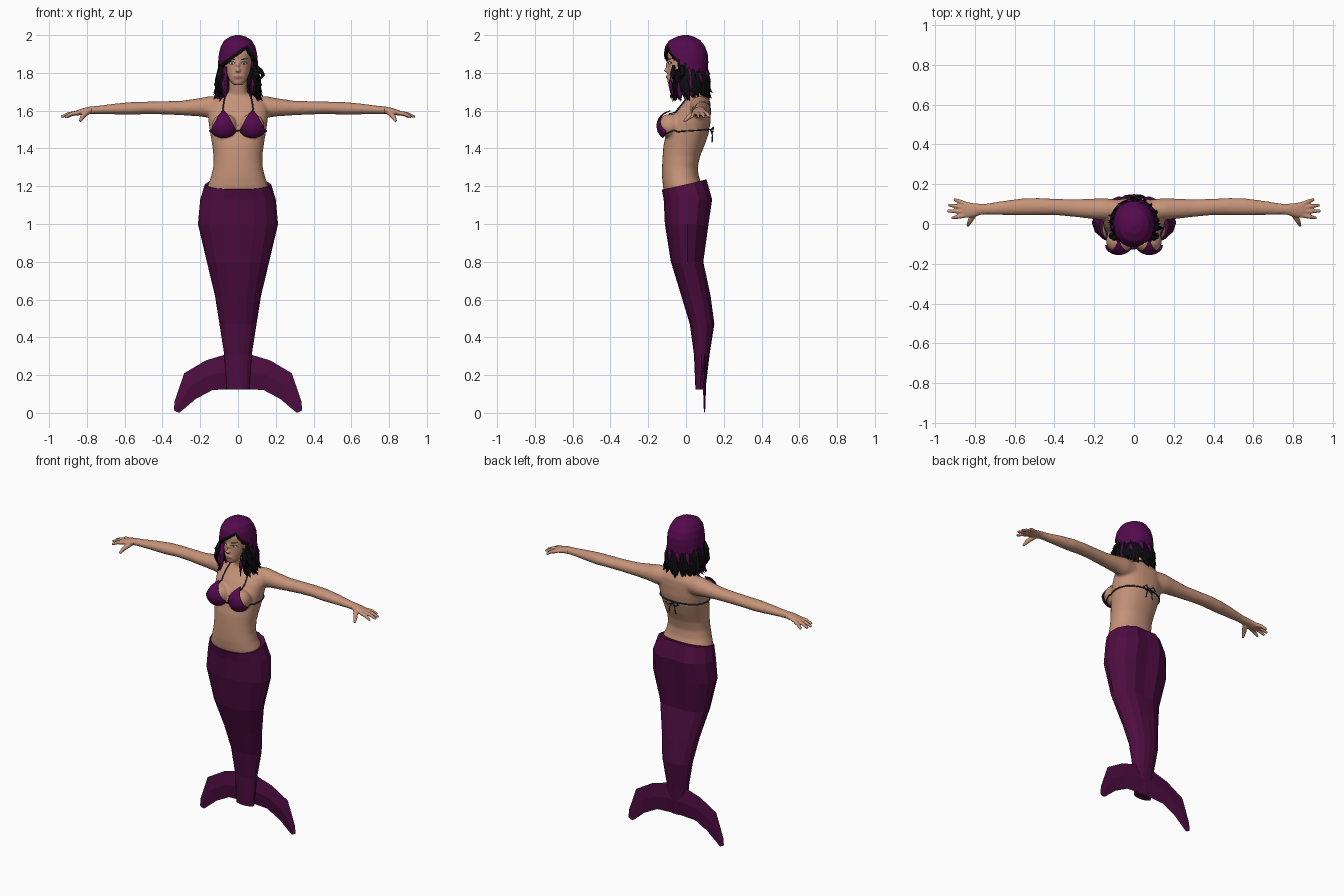
import bpy, bmesh, math, random
from mathutils import Vector
from mathutils.bvhtree import BVHTree

if "Cube" in bpy.data.objects:
    bpy.data.objects.remove(bpy.data.objects["Cube"])

random.seed(4)
TAU = 2 * math.pi


def mat(name, r, g, b):
    m = bpy.data.materials.new(name)
    m.diffuse_color = (r, g, b, 1)
    m.use_nodes = True
    m.node_tree.nodes["Principled BSDF"].inputs["Base Color"].default_value = m.diffuse_color
    return m


SKIN = mat("skin", .56, .29, .19)
TAIL = mat("tail_purple", .075, .004, .052)
HAIR = mat("hair_purple", .09, .003, .075)
BLACK = mat("black", .004, .004, .005)
STRAP = mat("strap_blue", .02, .035, .06)
WHITE = mat("eye_white", .6, .58, .55)
IRIS = mat("iris_green", .04, .06, .03)
LIP = mat("lip_rose", .36, .13, .10)


def finish(name, bm, mats, smooth=True):
    bmesh.ops.recalc_face_normals(bm, faces=bm.faces)
    me = bpy.data.meshes.new(name)
    bm.to_mesh(me)
    bm.free()
    for m in mats:
        me.materials.append(m)
    for p in me.polygons:
        p.use_smooth = smooth
    ob = bpy.data.objects.new(name, me)
    bpy.context.collection.objects.link(ob)
    return ob


def apply_mods(ob):
    dg = bpy.context.evaluated_depsgraph_get()
    me = bpy.data.meshes.new_from_object(ob.evaluated_get(dg))
    ob.modifiers.clear()
    ob.data = me


def blend(ob, voxel, iterations, material):
    """Fuse overlapping solids into one smooth skin."""
    r = ob.modifiers.new("fuse", 'REMESH')
    r.mode, r.voxel_size, r.use_smooth_shade = 'VOXEL', voxel, True
    s = ob.modifiers.new("soften", 'SMOOTH')
    s.factor, s.iterations = .5, iterations
    apply_mods(ob)
    ob.data.materials.clear()
    ob.data.materials.append(material)
    for p in ob.data.polygons:
        p.material_index = 0
        p.use_smooth = True


def loft(bm, rings, mi=0):
    vs = [[bm.verts.new(p) for p in ring] for ring in rings]
    n = len(vs[0])
    fs = [bm.faces.new((a[i], a[(i + 1) % n], b[(i + 1) % n], b[i]))
          for a, b in zip(vs, vs[1:]) for i in range(n)]
    fs += [bm.faces.new(vs[0]), bm.faces.new(vs[-1])]
    for f in fs:
        f.material_index = mi


def oval(z, hx, yf, yb, n=32, p=2.2):
    pw = lambda v: math.copysign(abs(v) ** (2 / p), v)
    return [Vector((hx * pw(math.sin(TAU * i / n)), (yf + yb) / 2 - (yb - yf) / 2 * pw(math.cos(TAU * i / n)), z))
            for i in range(n)]


def limb(bm, rows, s, n=20):
    loft(bm, [[(s * x, yc + ry * math.cos(TAU * i / n), zc + rz * math.sin(TAU * i / n)) for i in range(n)]
              for x, zc, rz, yc, ry in rows])


def tube(bm, pts, radii, n=8, mi=0):
    pts = [Vector(p) for p in pts]
    rings = []
    for i, p in enumerate(pts):
        t = pts[min(i + 1, len(pts) - 1)] - pts[max(i - 1, 0)]
        q = t.to_track_quat('Z', 'Y')
        r = radii[i] if isinstance(radii, (list, tuple)) else radii
        rings.append([p + q @ Vector((r * math.cos(TAU * k / n), r * math.sin(TAU * k / n), 0)) for k in range(n)])
    loft(bm, rings, mi)


def ball(bm, c, r):
    new = bmesh.ops.create_uvsphere(bm, u_segments=32, v_segments=20, radius=1)["verts"]
    for v in new:
        v.co = Vector(c) + Vector((v.co.x * r[0], v.co.y * r[1], v.co.z * r[2]))


# torso, neck, chest and arms fused into one skin
bm = bmesh.new()
torso = [(1.10, .165, -.10, .10), (1.20, .162, -.122, .088), (1.25, .143, -.127, .068), (1.30, .131, -.127, .062),
         (1.36, .129, -.124, .075), (1.42, .137, -.119, .10), (1.48, .147, -.105, .12), (1.54, .156, -.09, .13),
         (1.60, .16, -.055, .132), (1.64, .15, -.022, .13), (1.67, .11, 0, .118), (1.69, .06, .015, .102)]
loft(bm, [oval(*t) for t in torso])
loft(bm, [oval(*t) for t in ((1.64, .058, .01, .11), (1.70, .05, 0, .095), (1.82, .047, -.03, .07))])
arm = [(.06, 1.618, .055, .07, .05), (.15, 1.619, .058, .075, .055), (.20, 1.618, .049, .076, .052),
       (.30, 1.614, .038, .08, .044), (.40, 1.615, .035, .086, .041), (.48, 1.615, .033, .088, .043),
       (.56, 1.612, .034, .086, .043), (.65, 1.609, .029, .081, .036), (.74, 1.604, .022, .075, .028),
       (.80, 1.601, .02, .072, .029)]
for s in (1, -1):
    limb(bm, arm, s)
    ball(bm, (s * .073, -.085, 1.52), (.067, .063, .063))
body = finish("body", bm, [SKIN])
blend(body, .008, 5, SKIN)

# hands
palm = [(.775, 1.602, .02, .073, .029), (.81, 1.598, .018, .07, .035), (.845, 1.59, .015, .071, .041),
        (.872, 1.583, .011, .073, .039)]
tips = [(.102, .905, .124, 1.565), (.083, .933, .095, 1.567), (.063, .938, .065, 1.567), (.043, .917, .03, 1.565)]
for s, side in ((1, "left"), (-1, "right")):
    bm = bmesh.new()
    limb(bm, palm, s)
    for y0, x1, y1, z1 in tips:
        tube(bm, [(s * .85, y0, 1.588), (s * (.85 + x1) / 2, (y0 + y1) / 2, 1.583), (s * x1, y1, z1)],
             [.012, .011, .007], 10)
    tube(bm, [(s * .80, .055, 1.592), (s * .824, .016, 1.567), (s * .836, -.01, 1.543)], [.016, .013, .007], 10)
    blend(finish(side + "_hand", bm, [SKIN]), .004, 3, SKIN)

# head with nose and lips bulge
bm = bmesh.new()
skull = [(1.735, .02, -.086, -.04), (1.745, .033, -.096, -.01), (1.765, .047, -.099, .02), (1.79, .058, -.099, .06),
         (1.82, .067, -.097, .085), (1.86, .073, -.096, .10), (1.90, .075, -.098, .105), (1.94, .068, -.085, .10),
         (1.97, .045, -.05, .07)]
loft(bm, [oval(*t) for t in skull])
tube(bm, [(0, -.09, 1.865), (0, -.1, 1.84), (0, -.108, 1.816), (0, -.09, 1.806)], [.008, .010, .014, .012], 12)
ball(bm, (0, -.094, 1.778), (.024, .012, .011))
head = finish("head", bm, [SKIN])
blend(head, .005, 4, SKIN)

# face details laid on the head surface
head_tree = BVHTree.FromObject(head, bpy.context.evaluated_depsgraph_get())


def face_plate(name, x, z, rx, rz, lift, material, tilt=0):
    bm = bmesh.new()

    def on_face(k, a):
        px, pz = x + k * rx * math.cos(a), z + k * rz * math.sin(a) + tilt * k * rx * math.cos(a)
        hit = head_tree.ray_cast(Vector((px, -1, pz)), Vector((0, 1, 0)))[0]
        return bm.verts.new((px, (hit.y if hit else -.09) - lift, pz))
    rings = [[on_face(k, TAU * i / 20) for i in range(20)] for k in (.05, .5, 1)]
    bm.faces.new(rings[0])
    for a, b in zip(rings, rings[1:]):
        for i in range(20):
            bm.faces.new((a[i], a[i - 1], b[i - 1], b[i]))
    finish(name, bm, [material])


for s, side in ((1, "left"), (-1, "right")):
    face_plate(side + "_eye_liner", s * .032, 1.853, .018, .008, .0015, BLACK)
    face_plate(side + "_eye", s * .032, 1.852, .014, .0055, .003, WHITE)
    face_plate(side + "_iris", s * .032, 1.852, .006, .0055, .0045, IRIS)
    face_plate(side + "_brow", s * .034, 1.873, .02, .003, .002, BLACK, s * .12)
face_plate("lips", 0, 1.778, .022, .008, .0015, LIP)

# hair cap with a swept fringe cut out over the face
cap = [(2.0, .012, -.015, .012), (1.992, .042, -.05, .042), (1.972, .073, -.09, .077), (1.94, .091, -.111, .101),
       (1.90, .101, -.117, .115), (1.86, .105, -.117, .118), (1.82, .106, -.11, .117), (1.78, .107, -.10, .116),
       (1.73, .105, -.09, .113)]
rows = []
for a, b in zip(cap, cap[1:]):
    rows += [[u + (v - u) * k / 6 for u, v in zip(a, b)] for k in range(6)]
bm = bmesh.new()
loft(bm, [oval(*r, n=96, p=2.1) for r in rows + [cap[-1]]])
gone = []
for f in bm.faces:
    c = f.calc_center_median()
    fringe = 1.932 + (c.x - .05) * (.7 if c.x < .05 else -1.6)
    ang = math.atan2(c.x, -c.y)
    streak = 1.785 + .022 * math.sin(9 * ang) + .018 * math.sin(17 * ang + 1)
    if abs(c.x) > .06 and c.y < .03:
        streak += .03
    f.material_index = 1 if c.z < streak or (c.y < -.03 and c.z < fringe + .018) else 0
    if (c.y < -.045 and c.z < fringe) or len(f.verts) > 4 and c.z < 1.8:
        gone.append(f)
bmesh.ops.delete(bm, geom=gone, context='FACES')
hair = finish("hair_cap", bm, [HAIR, BLACK])
sol = hair.modifiers.new("thickness", 'SOLIDIFY')
sol.thickness, sol.offset = .018, -1
apply_mods(hair)

# hanging locks around the head
bm = bmesh.new()
for layer in range(2):
    for i in range(34):
        a = math.radians(50 + 260 * (i + .5 * layer) / 33)
        purple = layer == 1 and i % 4 == 1
        back = abs(a - math.pi) < 1.2
        zt = random.uniform(1.645, 1.70) + (.07 if purple and back else 0)
        top = random.uniform(1.80, 1.84)
        rt = random.uniform(.108, .135)
        zs, rs = (top, (top + zt) / 2, zt + .03, zt), (.094, .105, .108, rt)
        pts = [(r * math.sin(a + .05 * k), .01 - r * math.cos(a + .05 * k) * .98, z)
               for k, (z, r) in enumerate(zip(zs, rs))]
        tube(bm, pts, [.010, .017, .012, .001], 6, 0 if purple else 1)
# curls beside the face
for s in (1, -1):
    tube(bm, [(s * .085, -.065, 1.84), (s * .098, -.07, 1.79), (s * .112, -.06, 1.74), (s * .09, -.065, 1.68)],
         [.008, .017, .017, .001], 6, 1)
    tube(bm, [(s * .074, -.08, 1.80), (s * .078, -.083, 1.74), (s * .07, -.075, 1.66)], [.003, .011, .001], 6, 0)
tube(bm, [(.09, -.02, 1.84), (.12, -.02, 1.81), (.133, -.02, 1.79), (.115, -.03, 1.76)], [.012, .015, .011, .001], 6, 1)
finish("hair_locks", bm, [HAIR, BLACK])

# bikini cups: teardrop patches over the chest
for s, side in ((1, "left"), (-1, "right")):
    bm = bmesh.new()
    grid = []
    for j in range(17):
        t = .004 + .992 * j / 16
        z = 1.457 + .143 * t
        w = .08 * min(1, (t / .25) ** .5) * (1 - t) ** .75 + .002
        row = []
        for i in range(17):
            dx = w * (i / 8 - 1)
            d = 1 - (dx / .076) ** 2 - ((z - 1.52) / .075) ** 2
            row.append(bm.verts.new((s * (.077 + dx), -.083 - .07 * math.sqrt(max(0, d)), z)))
        grid.append(row)
    for a, b in zip(grid, grid[1:]):
        for i in range(16):
            bm.faces.new((a[i], a[i + 1], b[i + 1], b[i]))
    cup = finish(side + "_cup", bm, [HAIR])
    sol = cup.modifiers.new("thickness", 'SOLIDIFY')
    sol.thickness, sol.offset = .006, 0
    apply_mods(cup)

# straps snapped to the skin, and the bow at the back
body_tree = BVHTree.FromObject(body, bpy.context.evaluated_depsgraph_get())


def snap(p):
    co, no = body_tree.find_nearest(Vector(p))[:2]
    return co + no * .003


bm = bmesh.new()
band = [snap((.17 * math.sin(a), .01 - .15 * math.cos(a), 1.485 + .01 * (1 - math.cos(a)) / 2))
        for a in [TAU * i / 64 for i in range(65)]]
tube(bm, band, .004, 6)
for s in (1, -1):
    ends = [(s * .083, -.09, 1.59), (s * .083, -.05, 1.62), (s * .075, -.01, 1.66), (s * .058, .04, 1.69),
            (s * .035, .1, 1.70), (0, .11, 1.70)]
    tube(bm, [snap(Vector(a).lerp(Vector(b), k / 4)) for a, b in zip(ends, ends[1:]) for k in range(4)], .004, 6)
    tube(bm, [(0, .13, 1.497), (s * .018, .14, 1.47), (s * .024, .138, 1.432)], .0035, 6)
    tube(bm, [(0, .13, 1.497), (s * .025, .145, 1.512), (s * .045, .143, 1.495), (s * .025, .14, 1.482),
              (0, .132, 1.495)], .0035, 6)
finish("bikini_straps", bm, [STRAP])

# faceted tail, rim higher at the back, with a crease behind
bm = bmesh.new()
tail = [(1.21, .176, -.128, .118), (1.13, .20, -.118, .148), (1.0, .212, -.112, .128), (.80, .165, -.08, .098),
        (.62, .122, -.025, .13), (.47, .098, .02, .15), (.31, .073, .042, .125), (.125, .06, .05, .103)]
rings = [oval(*t, n=16, p=2.1) for t in tail]
for p in rings[0]:
    p.z += .22 * p.y
for k, depth in ((0, .012), (1, .018), (2, .016), (3, .01)):
    rings[k][8].y -= depth
loft(bm, rings)
finish("tail", bm, [TAIL], False)

# tail fin: two curved lobes with a thin diamond section
fin = [(.0, .31, .0, .13, .016), (.07, .31, .06, .127, .014), (.17, .28, .135, .123, .011), (.285, .212, .225, .075, .008),
       (.335, .065, .295, .015, .005), (.34, .015, .312, .002, .003)]
bm = bmesh.new()
for s in (1, -1):
    loft(bm, [[(s * xu, .1, zu), (s * (xu + xl) / 2, .098 - t, (zu + zl) / 2), (s * xl, .1, zl),
               (s * (xu + xl) / 2, .098 + t, (zu + zl) / 2)] for xu, zu, xl, zl, t in fin])
for v in bm.verts:
    v.co.z = max(0, v.co.z - .002)
finish("tail_fin", bm, [TAIL], False)
